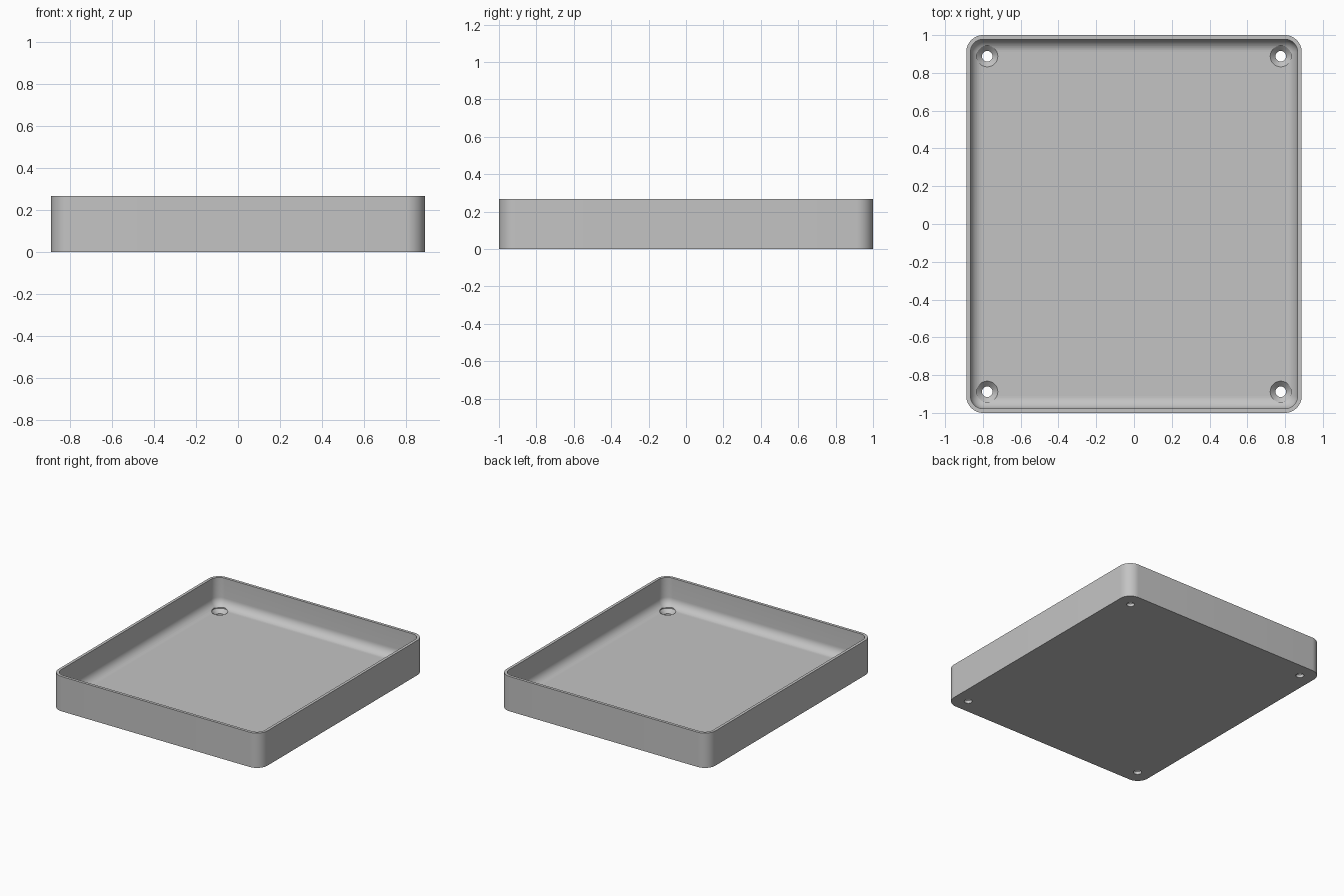
import bpy
import bmesh
from math import sin, cos, pi

old = bpy.data.objects.get("Cube")
if old:
    bpy.data.objects.remove(old, do_unlink=True)

HALF_X, HALF_Y, HEIGHT = 0.888, 1.0, 0.267
CORNER, WALL, FLOOR, FILLET = 0.09, 0.022, 0.05, 0.066
CORNER_STEPS, FILLET_STEPS, HOLE_SIDES = 12, 10, 48

grey = bpy.data.materials.new("plain grey")
grey.use_nodes = True
colour = (0.55, 0.55, 0.55, 1)
grey.diffuse_color = colour
grey.node_tree.nodes["Principled BSDF"].inputs["Base Color"].default_value = colour


def make_object(name, bm):
    bmesh.ops.recalc_face_normals(bm, faces=bm.faces[:])
    mesh = bpy.data.meshes.new(name)
    bm.to_mesh(mesh)
    bm.free()
    mesh.materials.append(grey)
    obj = bpy.data.objects.new(name, mesh)
    bpy.context.collection.objects.link(obj)
    return obj


def loft(bm, rings):
    """Skin a stack of closed rings and cap both ends."""
    rings = [[bm.verts.new(p) for p in ring] for ring in rings]
    for a, b in zip(rings, rings[1:]):
        for i in range(len(a)):
            j = (i + 1) % len(a)
            bm.faces.new((a[i], a[j], b[j], b[i]))
    bm.faces.new(rings[0])
    bm.faces.new(rings[-1])


def rounded_rectangle(inset, z):
    """Outline of the tray, moved inward by the inset."""
    radius = CORNER - inset
    points = []
    for quarter, (sx, sy) in enumerate([(1, 1), (-1, 1), (-1, -1), (1, -1)]):
        for step in range(CORNER_STEPS + 1):
            a = (quarter + step / CORNER_STEPS) * pi / 2
            points.append((sx * (HALF_X - CORNER) + radius * cos(a),
                           sy * (HALF_Y - CORNER) + radius * sin(a), z))
    return points


# Tray shell: outside wall, rim, inside wall, rounded floor edge
rings = [rounded_rectangle(0, 0), rounded_rectangle(0, HEIGHT),
         rounded_rectangle(WALL, HEIGHT)]
for step in range(FILLET_STEPS + 1):
    a = step / FILLET_STEPS * pi / 2
    rings.append(rounded_rectangle(WALL + FILLET * (1 - cos(a)),
                                   FLOOR + FILLET * (1 - sin(a))))
bm = bmesh.new()
loft(bm, rings)
tray = make_object("tray", bm)

# Countersunk screw holes in the four corners
bm = bmesh.new()
profile = [(0.028, -0.05), (0.028, 0.022), (0.056, FLOOR), (0.056, 0.12)]
for sx in (-1, 1):
    for sy in (-1, 1):
        loft(bm, [[(sx * 0.777 + r * cos(2 * pi * i / HOLE_SIDES),
                    sy * 0.888 + r * sin(2 * pi * i / HOLE_SIDES), z)
                   for i in range(HOLE_SIDES)] for r, z in profile])
cutter = make_object("screw_hole_cutter", bm)
cutter.hide_render = True

cut = tray.modifiers.new("screw holes", 'BOOLEAN')
cut.operation = 'DIFFERENCE'
cut.solver = 'EXACT'
cut.object = cutter

bpy.ops.object.select_all(action='DESELECT')
tray.select_set(True)
bpy.context.view_layer.objects.active = tray
bpy.ops.object.modifier_apply(modifier=cut.name)
bpy.data.objects.remove(cutter, do_unlink=True)
bpy.ops.object.shade_smooth_by_angle(angle=pi / 6)
